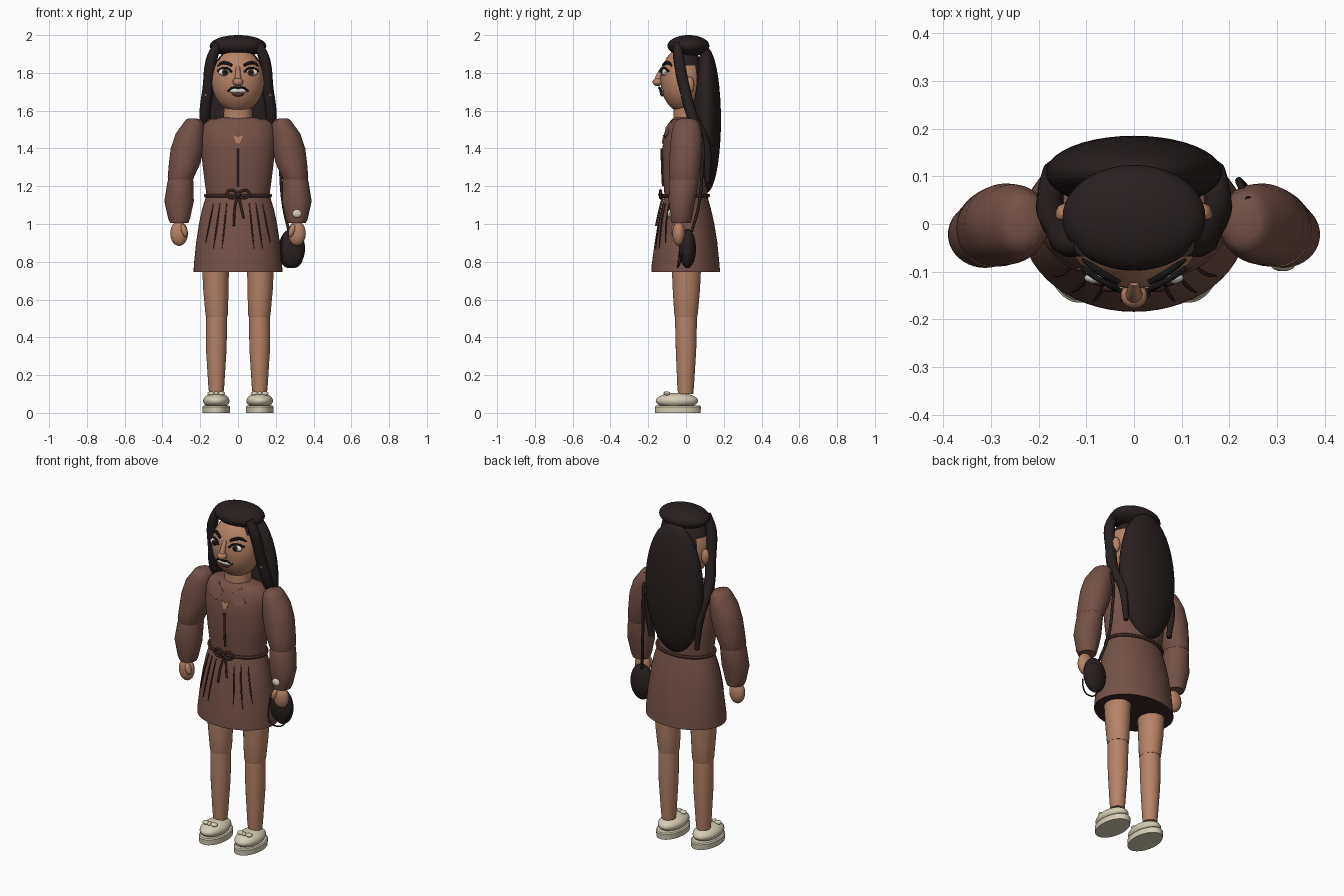
import bpy, bmesh, math
from mathutils import Vector

def mat(name, col):
    m = bpy.data.materials.new(name)
    m.diffuse_color = (*col, 1)
    return m

DRESS = mat("dress brown", (0.175, 0.083, 0.064))
SKIN = mat("skin tan", (0.47, 0.225, 0.135))
HAIR = mat("hair dark", (0.022, 0.014, 0.014))
TRIM = mat("trim dark brown", (0.045, 0.02, 0.017))
CREAM = mat("shoe cream", (0.67, 0.61, 0.46))
WHITE = mat("white", (0.75, 0.72, 0.66))
BLACK = mat("black", (0.008, 0.007, 0.007))
IRIS = mat("iris brown", (0.06, 0.025, 0.012))
LIP = mat("lip", (0.11, 0.035, 0.03))

def finish(bm, name, *mats, angle=40):
    bmesh.ops.recalc_face_normals(bm, faces=bm.faces)
    me = bpy.data.meshes.new(name)
    bm.to_mesh(me)
    bm.free()
    ob = bpy.data.objects.new(name, me)
    bpy.context.collection.objects.link(ob)
    for m in mats:
        me.materials.append(m)
    bpy.ops.object.select_all(action='DESELECT')
    bpy.context.view_layer.objects.active = ob
    ob.select_set(True)
    bpy.ops.object.shade_smooth_by_angle(angle=math.radians(angle))
    return ob

def ball(name, c, r, m, rot=0, seg=32):
    """Ellipsoid, optionally turned about y."""
    bm = bmesh.new()
    bmesh.ops.create_uvsphere(bm, u_segments=seg, v_segments=seg // 2, radius=1)
    bmesh.ops.scale(bm, vec=r, verts=bm.verts)
    ca, sa = math.cos(rot), math.sin(rot)
    for v in bm.verts:
        x, y, z = v.co
        v.co = Vector((x * ca + z * sa, y, z * ca - x * sa)) + Vector(c)
    return finish(bm, name, m)

def loft(name, rings, *mats, seg=40, side=1):
    """Skin of horizontal ellipses (x, y, z, rx, ry) with flat caps."""
    bm = bmesh.new()
    loops = []
    for x, y, z, rx, ry in rings:
        loops.append([bm.verts.new((side * x + rx * math.cos(a), y + ry * math.sin(a), z))
                      for a in (2 * math.pi * i / seg for i in range(seg))])
    for a, b in zip(loops, loops[1:]):
        for i in range(seg):
            j = (i + 1) % seg
            bm.faces.new((a[i], a[j], b[j], b[i]))
    bm.faces.new(loops[0])
    bm.faces.new(loops[-1])
    return finish(bm, name, *mats)

def tube(name, pts, r, m, cyclic=False, radii=None):
    cu = bpy.data.curves.new(name, 'CURVE')
    cu.dimensions = '3D'
    cu.bevel_depth = r
    cu.bevel_resolution = 3
    cu.use_fill_caps = True
    sp = cu.splines.new('BEZIER')
    sp.bezier_points.add(len(pts) - 1)
    for i, p in enumerate(pts):
        b = sp.bezier_points[i]
        b.co = p
        b.handle_left_type = b.handle_right_type = 'AUTO'
        b.radius = radii[i] if radii else 1
    sp.use_cyclic_u = cyclic
    ob = bpy.data.objects.new(name, cu)
    bpy.context.collection.objects.link(ob)
    cu.materials.append(m)
    return ob

def front(rings, x, z, off=0.004):
    """Front y of a loft at x, z."""
    for a, b in zip(rings, rings[1:]):
        if a[2] <= z <= b[2]:
            t = (z - a[2]) / (b[2] - a[2])
            cy, rx, ry = (a[k] + (b[k] - a[k]) * t for k in (1, 3, 4))
            return cy - ry * math.sqrt(max(0, 1 - (x / rx) ** 2)) - off
    return 0

def plate(name, pts, rings, m):
    """Thin flat patch lying on the front of a loft."""
    bm = bmesh.new()
    lo = [bm.verts.new((x, front(rings, x, z, -0.002), z)) for x, z in pts]
    hi = [bm.verts.new((x, front(rings, x, z, 0.006), z)) for x, z in pts]
    bm.faces.new(lo)
    bm.faces.new(hi)
    for i in range(len(pts)):
        j = (i + 1) % len(pts)
        bm.faces.new((lo[i], lo[j], hi[j], hi[i]))
    return finish(bm, name, m)

# Dress: skirt with dark underside, bodice
skirt = [(0, -0.002, 0.745, 0.235, 0.182), (0, -0.002, 0.78, 0.234, 0.18), (0, 0, 0.9, 0.222, 0.166),
         (0, 0, 1.0, 0.207, 0.15), (0, 0, 1.08, 0.19, 0.132), (0, 0, 1.15, 0.168, 0.112)]
bodice = [(0, 0, 1.14, 0.165, 0.113), (0, 0, 1.25, 0.18, 0.122), (0, 0, 1.4, 0.198, 0.125),
          (0, 0, 1.48, 0.195, 0.115), (0, 0, 1.53, 0.18, 0.095), (0, 0, 1.555, 0.15, 0.075),
          (0, 0, 1.565, 0.08, 0.055)]
sk = loft("skirt", skirt, DRESS, TRIM, seg=56)
for p in sk.data.polygons:
    if abs(p.normal.z) > 0.9 and p.center.z < 0.76:
        p.material_index = 1
loft("bodice", bodice, DRESS, seg=56)

# Belt, bow, placket, neckline
tube("belt", [(0.172 * math.cos(a), 0.119 * math.sin(a), 1.15)
              for a in (i * math.pi / 6 for i in range(12))], 0.009, TRIM, True)
ball("bow_knot", (0, -0.135, 1.155), (0.013, 0.012, 0.014), TRIM, seg=16)
tube("placket", [(0, front(bodice, 0, z), z) for z in (1.2, 1.3, 1.4)], 0.006, TRIM)
plate("neckline", [(-0.027, 1.47), (0, 1.46), (0.027, 1.47), (0.008, 1.425), (-0.008, 1.425)], bodice, SKIN)

# Neck and head with hairline
loft("neck", [(0, 0, 1.5, 0.08, 0.07), (0, 0, 1.57, 0.076, 0.066), (0, 0, 1.66, 0.074, 0.066)], SKIN)
head = ball("head", (0, -0.015, 1.762), (0.14, 0.12, 0.172), SKIN, seg=40)
head.data.materials.append(HAIR)
for p in head.data.polygons:
    if p.center.y > 0.055 or (p.center.z > 1.845 and p.center.y > -0.05):
        p.material_index = 1

def face(x, z, off=0.0):
    q = 1 - (x / 0.14) ** 2 - ((z - 1.762) / 0.172) ** 2
    return -0.015 - 0.12 * math.sqrt(max(q, 0)) - off

# Nose and mouth
tube("nose_bridge", [(0, face(0, 1.83, -0.005), 1.83), (0, -0.142, 1.79), (0, -0.15, 1.755)], 0.018, SKIN,
     radii=[0.6, 0.8, 1.1])
ball("nose_tip", (0, -0.15, 1.752), (0.028, 0.027, 0.022), SKIN, seg=24)
ball("lower_lip", (0, face(0, 1.69), 1.69), (0.032, 0.014, 0.015), LIP, seg=20)
ball("teeth", (0, face(0, 1.706, -0.003), 1.707), (0.052, 0.018, 0.016), WHITE, seg=20)
tube("upper_lip", [(x, face(x, z, 0.011), z) for x, z in
                   ((-0.054, 1.703), (-0.025, 1.722), (0, 1.72), (0.025, 1.722), (0.054, 1.703))], 0.005, BLACK)

# Hair: crown and long back fall
ball("hair_crown", (0, 0.013, 1.943), (0.15, 0.111, 0.057), HAIR, seg=40)
ball("hair_back", (0, 0.108, 1.55), (0.185, 0.077, 0.385), HAIR, seg=40)

for s, n in ((-1, "left"), (1, "right")):
    # Eyes and brows
    ex, ez = 0.07, 1.803
    ball(n + "_eye", (s * ex, face(ex, ez, -0.002), ez), (0.034, 0.014, 0.02), WHITE, seg=20)
    ball(n + "_iris", (s * (ex - 0.002), face(ex, ez, 0.009), ez), (0.017, 0.006, 0.018), IRIS, seg=16)
    ball(n + "_pupil", (s * (ex - 0.002), face(ex, ez, 0.013), ez), (0.009, 0.004, 0.01), BLACK, seg=16)
    tube(n + "_lash", [(s * x, face(x, z, 0.009), z) for x, z in
                       ((0.034, 1.805), (0.055, 1.824), (0.08, 1.825), (0.108, 1.81))], 0.0055, BLACK)
    tube(n + "_brow", [(s * x, face(x, z, 0.003), z) for x, z in
                       ((0.032, 1.84), (0.06, 1.852), (0.085, 1.852), (0.108, 1.836))], 0.009, BLACK,
         radii=[0.8, 1, 0.9, 0.4])
    # Ears and side locks
    ball(n + "_ear", (s * 0.143, 0.02, 1.735), (0.022, 0.024, 0.045), SKIN, seg=20)
    ball(n + "_earring", (s * 0.168, -0.008, 1.685), (0.015, 0.022, 0.02), SKIN, seg=16)
    tube(n + "_lock", [(s * x, y, z) for x, y, z in
                       ((0.105, -0.045, 1.955), (0.14, -0.038, 1.87), (0.158, -0.008, 1.72), (0.175, 0.03, 1.58),
                        (0.17, 0.105, 1.42), (0.152, 0.115, 1.22))], 0.03, HAIR,
         radii=[0.8, 1, 1, 1, 0.8, 0.45])
    # Collar, bow loops and tails, pleats
    plate(n + "_collar", [(s * x, z) for x, z in ((0.02, 1.51), (0.075, 1.55), (0.118, 1.475), (0.07, 1.455))],
          bodice, DRESS)
    tube(n + "_bow_loop", [(s * x, -0.135, z) for x, z in
                           ((0.005, 1.155), (0.04, 1.178), (0.06, 1.16), (0.038, 1.138))], 0.007, TRIM, True)
    tube(n + "_bow_tail", [(s * x, front(skirt, x, z, 0.008), z) for x, z in
                           ((0.004, 1.145), (0.016, 1.09), (0.03 if s > 0 else 0.022, 1.03 if s > 0 else 0.99))],
         0.006, TRIM)
    for k, (x0, x1, z1) in enumerate(((0.06, 0.085, 0.87), (0.095, 0.13, 0.87), (0.13, 0.172, 0.9))):
        tube(f"{n}_pleat_{k}", [(s * (x0 + (x1 - x0) * t), front(skirt, x0 + (x1 - x0) * t, 1.11 + (z1 - 1.11) * t), 
                                 1.11 + (z1 - 1.11) * t) for t in (0, 0.33, 0.66, 1)], 0.004, TRIM,
             radii=[0.5, 1, 1, 0.5])
    # Puffed sleeve, cuff sleeve, hand
    loft(n + "_upper_sleeve", [(0.303, -0.01, 1.235, 0.066, 0.075), (0.302, -0.01, 1.25, 0.07, 0.08),
                               (0.283, -0.005, 1.32, 0.083, 0.084), (0.268, 0, 1.4, 0.088, 0.085),
                               (0.253, 0.003, 1.48, 0.076, 0.08), (0.236, 0.003, 1.53, 0.056, 0.068),
                               (0.236, 0.003, 1.55, 0.042, 0.055), (0.24, 0.003, 1.558, 0.022, 0.03)], DRESS, side=s)
    loft(n + "_lower_sleeve", [(0.311, -0.025, 1.005, 0.048, 0.05), (0.312, -0.025, 1.03, 0.058, 0.056),
                               (0.312, -0.022, 1.12, 0.078, 0.07), (0.305, -0.012, 1.22, 0.069, 0.078),
                               (0.303, -0.01, 1.242, 0.064, 0.073)], DRESS, side=s)
    ball(n + "_hand", (s * 0.312, -0.038, 0.95), (0.047, 0.034, 0.066), SKIN, seg=24)
    ball(n + "_thumb", (s * 0.285, -0.062, 0.965), (0.017, 0.018, 0.035), SKIN, rot=s * 0.3, seg=16)
    # Legs
    loft(n + "_shin", [(0.115, -0.002, 0.1, 0.038, 0.04), (0.115, -0.002, 0.14, 0.042, 0.044),
                       (0.115, 0, 0.33, 0.054, 0.054), (0.114, 0, 0.45, 0.056, 0.057),
                       (0.113, 0, 0.515, 0.055, 0.057)], SKIN, side=s)
    loft(n + "_thigh", [(0.113, 0, 0.508, 0.056, 0.059), (0.113, 0, 0.52, 0.059, 0.062),
                        (0.117, 0.002, 0.65, 0.067, 0.072), (0.119, 0.002, 0.78, 0.071, 0.078)], SKIN, side=s)
    # Shoes
    loft(n + "_sole", [(0.115, -0.043, 0, 0.073, 0.12), (0.115, -0.043, 0.032, 0.074, 0.122),
                       (0.115, -0.043, 0.038, 0.068, 0.116)], CREAM, side=s)
    ball(n + "_shoe", (s * 0.115, -0.048, 0.064), (0.07, 0.112, 0.042), CREAM)
    ball(n + "_shoe_knot", (s * 0.115, -0.105, 0.103), (0.012, 0.014, 0.011), CREAM, seg=16)
    for d in (-1, 1):
        ball(f"{n}_shoe_bow_{d}", (s * 0.115 + d * 0.027, -0.1, 0.102), (0.021, 0.016, 0.011), CREAM, seg=16)

# Wrist ornament, shoulder bag, strap and cord
ball("wrist_ornament", (0.312, -0.087, 1.055), (0.025, 0.012, 0.022), CREAM, seg=16)
ball("bag", (0.285, 0.008, 0.87), (0.07, 0.045, 0.104), HAIR)
tube("bag_strap", [(0.24, 0.05, 1.55), (0.222, 0.085, 1.45), (0.225, 0.085, 1.28), (0.24, 0.068, 1.1),
                   (0.27, 0.03, 0.96)], 0.008, HAIR)
tube("bag_cord", [(0.232, -0.02, 0.93), (0.228, -0.035, 0.85), (0.24, -0.042, 0.785), (0.28, -0.045, 0.77),
                  (0.325, -0.035, 0.785), (0.345, -0.02, 0.84)], 0.004, TRIM)
